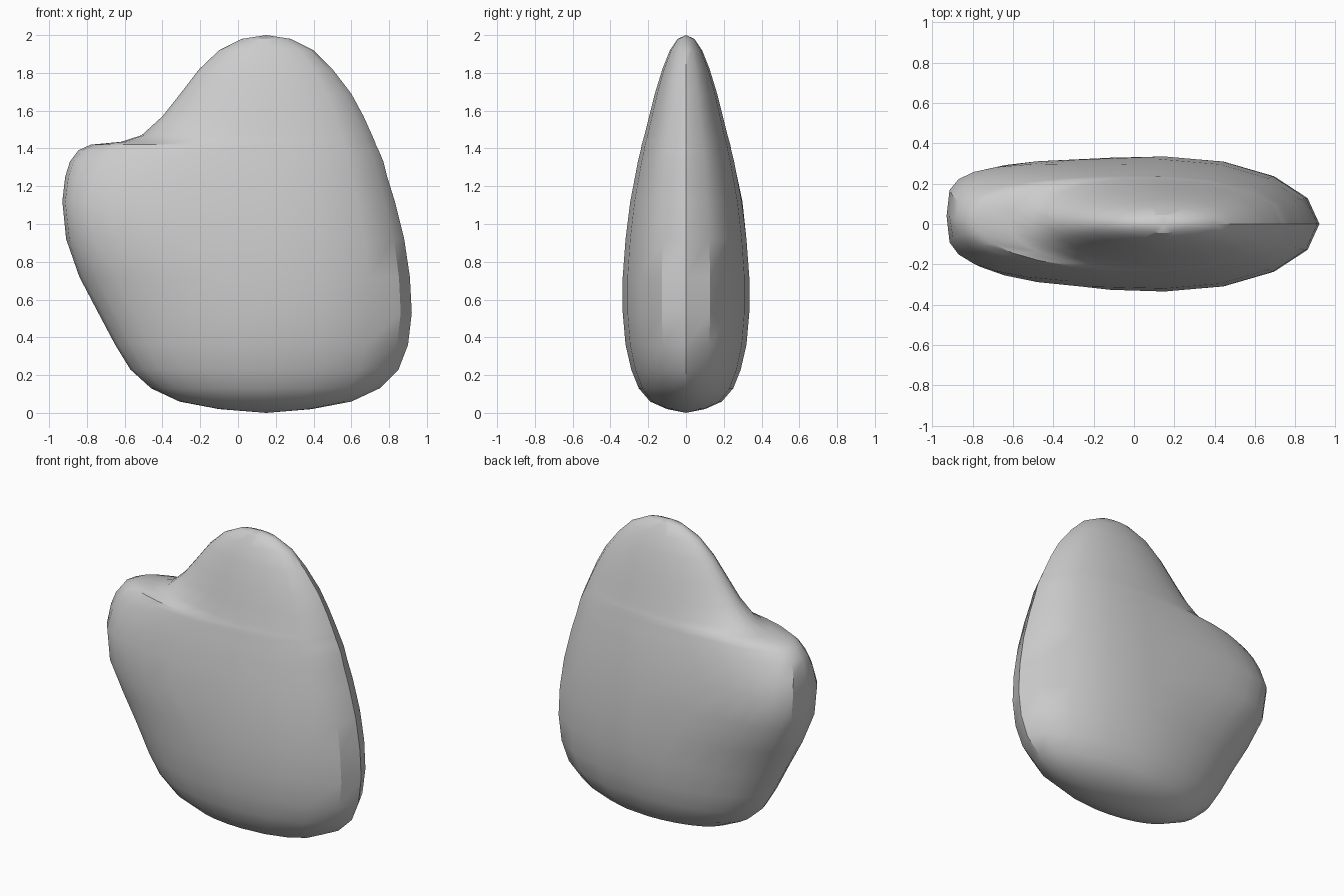
import bpy, bmesh, math

cube = bpy.data.objects.get("Cube")
if cube:
    bpy.data.objects.remove(cube, do_unlink=True)

# Stone colour
stone = bpy.data.materials.new("stone grey")
grey = (0.6, 0.6, 0.6, 1)
stone.use_nodes = True
stone.diffuse_color = grey
stone.node_tree.nodes["Principled BSDF"].inputs["Base Color"].default_value = grey

CENTRE = 0.15
RIGHT_STEPS, BUMP_STEPS = 8, 14

# Level outline: height, bump-side edge, plain-side edge, half thickness
LEVELS = [
    (.02, -.10, .39, .10), (.06, -.31, .60, .19), (.13, -.46, .75, .25),
    (.23, -.57, .85, .29), (.36, -.65, .90, .32), (.53, -.74, .92, .335),
    (.72, -.84, .91, .335), (.92, -.91, .88, .32), (1.12, -.93, .83, .295),
    (1.25, -.915, .79, .27), (1.33, -.89, .77, .255), (1.39, -.845, .745, .24),
    (1.42, -.78, .73, .235), (1.435, -.62, .725, .23), (1.47, -.51, .71, .22),
    (1.57, -.40, .665, .195), (1.69, -.305, .60, .165), (1.82, -.205, .50, .125),
    (1.92, -.10, .40, .085), (1.98, .02, .28, .045),
]


def section(z, bump_x, plain_x, depth):
    """Oval loop, elliptical on the plain side and blunt around the bump."""
    points = []
    for i in range(RIGHT_STEPS):
        a = math.pi * (i / RIGHT_STEPS - 0.5)
        points.append((CENTRE + (plain_x - CENTRE) * math.cos(a), depth * math.sin(a), z))
    blunt = 2 + 1.7 * math.exp(-((z - 1.08) / 0.27) ** 2)
    shift = 0.04 * math.exp(-((z - 1.1) / 0.4) ** 2)
    for i in range(BUMP_STEPS):
        a = math.pi * (0.5 + i / BUMP_STEPS)
        c, s = abs(math.cos(a)) ** (2 / blunt), abs(math.sin(a)) ** (2 / blunt)
        side = 1 if i <= BUMP_STEPS / 2 else -1
        points.append((CENTRE + (bump_x - CENTRE) * c, depth * s * side + shift * c * c, z))
    return points


# Skin the stacked loops and close both poles
bm = bmesh.new()
rings = [[bm.verts.new(p) for p in section(*level)] for level in LEVELS]
count = len(rings[0])
for low, high in zip(rings, rings[1:]):
    for i in range(count):
        j = (i + 1) % count
        bm.faces.new((low[i], low[j], high[j], high[i]))
for ring, z in ((rings[0], 0), (rings[-1], 2)):
    pole = bm.verts.new((CENTRE, 0, z))
    for i in range(count):
        bm.faces.new((ring[i], ring[(i + 1) % count], pole))
bmesh.ops.recalc_face_normals(bm, faces=bm.faces)

mesh = bpy.data.meshes.new("pebble_body")
bm.to_mesh(mesh)
bm.free()
mesh.materials.append(stone)
pebble = bpy.data.objects.new("pebble_body", mesh)
bpy.context.collection.objects.link(pebble)

# Smooth shading with crisp plain-side edge
bpy.context.view_layer.objects.active = pebble
pebble.select_set(True)
bpy.ops.object.shade_smooth_by_angle(angle=math.radians(32))
